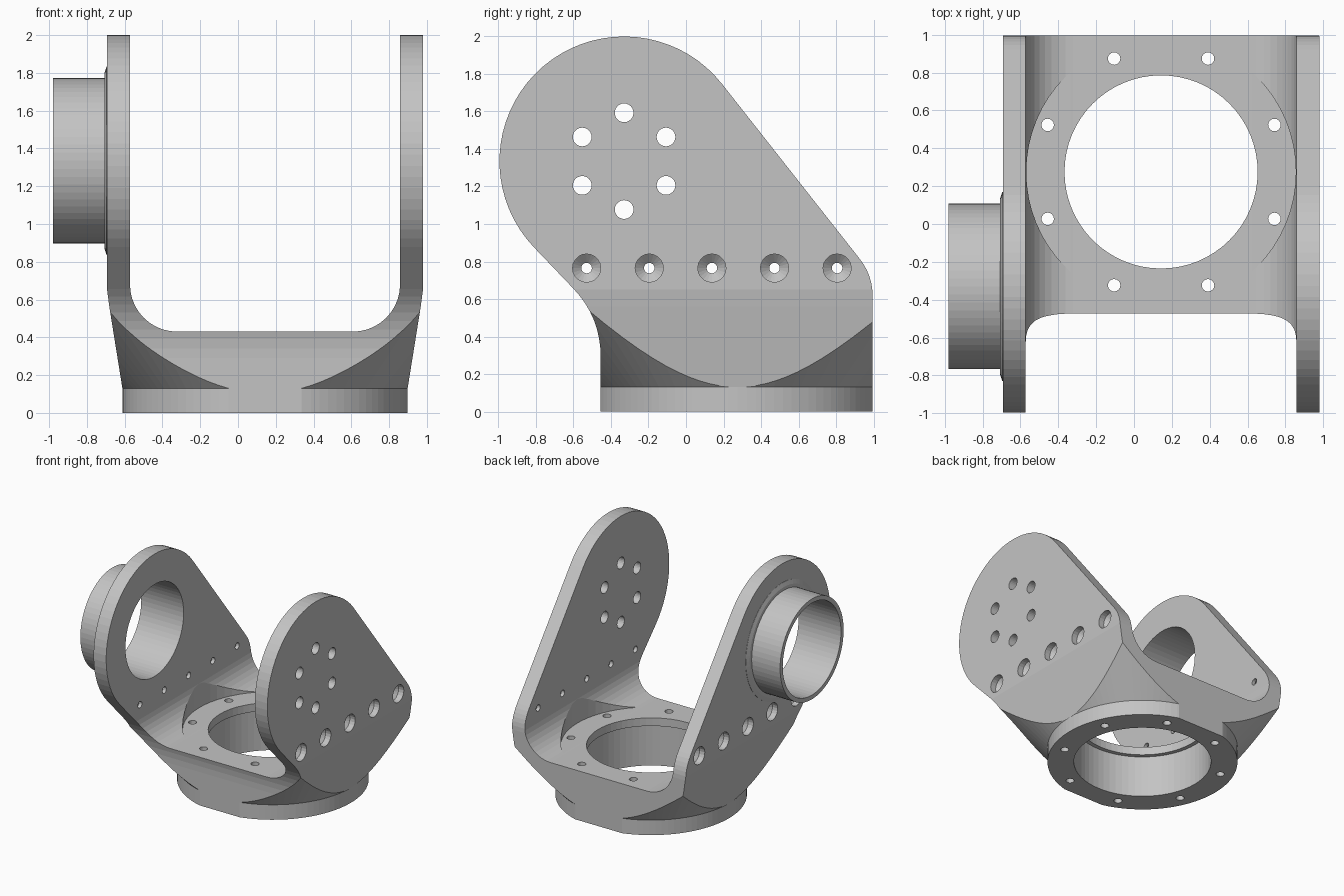
import bpy, bmesh, math
from mathutils import Matrix, Vector

if "Cube" in bpy.data.objects:
    bpy.data.objects.remove(bpy.data.objects["Cube"])

grey = bpy.data.materials.new("machined grey")
grey.use_nodes = True
COLOUR = (0.55, 0.55, 0.55, 1)
grey.diffuse_color = COLOUR
grey.node_tree.nodes["Principled BSDF"].inputs["Base Color"].default_value = COLOUR

CX, CY = 0.143, 0.275            # centre of the base ring
PY, PZ, PR = -0.33, 1.335, 0.665  # pivot centre and arm radius
IN, OUT = 0.715, 0.836           # half widths of the fork, inside and outside
FLOOR = 0.43


def finish(name, bm):
    bmesh.ops.recalc_face_normals(bm, faces=bm.faces)
    mesh = bpy.data.meshes.new(name)
    bm.to_mesh(mesh)
    bm.free()
    mesh.materials.append(grey)
    ob = bpy.data.objects.new(name, mesh)
    bpy.context.collection.objects.link(ob)
    return ob


def prism(name, points, depth):
    """Extrude a flat outline along a vector."""
    bm = bmesh.new()
    face = bm.faces.new([bm.verts.new(p) for p in points])
    new = bmesh.ops.extrude_face_region(bm, geom=[face], use_keep_orig=True)["geom"]
    bmesh.ops.translate(bm, vec=depth, verts=[v for v in new if isinstance(v, bmesh.types.BMVert)])
    return finish(name, bm)


def lathe(name, profile, origin, side=0, steps=64):
    """Revolve (radius, distance) pairs about z, or about +x / -x for side 1 / -1."""
    place = Matrix.Translation(origin) @ Matrix.Rotation(side * math.pi / 2, 4, 'Y')
    bm = bmesh.new()
    rings = []
    for r, d in profile:
        turn = [2 * math.pi * i / steps for i in range(steps)]
        rings.append([bm.verts.new(place @ Vector((r * math.cos(a), r * math.sin(a), d))) for a in turn])
    for low, high in zip(rings, rings[1:]):
        for i in range(steps):
            j = (i + 1) % steps
            bm.faces.new((low[i], low[j], high[j], high[i]))
    bm.faces.new(rings[0])
    bm.faces.new(rings[-1])
    return finish(name, bm)


def combine(target, tool, operation):
    mod = target.modifiers.new("shape", 'BOOLEAN')
    mod.operation, mod.solver, mod.object = operation, 'EXACT', tool
    bpy.context.view_layer.objects.active = target
    bpy.ops.object.modifier_apply(modifier=mod.name)
    bpy.data.objects.remove(tool)


def arc(x, z, r, start, end, steps):
    angles = [math.radians(start + (end - start) * i / steps) for i in range(steps + 1)]
    return [(x + r * math.cos(a), z + r * math.sin(a)) for a in angles]


def bend(a, b, c, steps=8):
    a, b, c = Vector(a), Vector(b), Vector(c)
    return [tuple(a * (1 - t) ** 2 + b * 2 * t * (1 - t) + c * t * t)
            for t in (i / steps for i in range(steps + 1))]


# Fork section: tapered outside, rounded inside corners
half = [(0.755, -0.1), (0.755, 0.13), (OUT - 0.012, 0.56), (OUT, 0.65), (OUT, 2.2), (IN, 2.2)]
half += arc(IN - 0.25, FLOOR + 0.25, 0.25, 0, -90, 10)
outline = half + [(-x, z) for x, z in reversed(half)]
fork = prism("fork_bracket", [(CX + x, -1.2, z) for x, z in outline], (0, 2.4, 0))

# Side outline: round arm head leaning forward over a narrower foot
side = arc(PY, PZ, PR, 38.2, 223.5, 36)
side += bend((-0.6, 0.655), (-0.455, 0.502), (-0.455, 0.29))
side += [(-0.455, -0.1), (0.995, -0.1)]
side += bend((0.995, 0.62), (0.995, 0.73), (0.922, 0.82), 6)
combine(fork, prism("side_shape", [(-1.5, y, z) for y, z in side], (3, 0, 0)), 'INTERSECT')

# Round foot flaring out as a cone
flare = [(0.755, 0), (0.755, 0.13), (2.1, 1.55), (2.5, 2.4)]
combine(fork, lathe("foot_shape", flare, (CX, CY, 0), steps=96), 'INTERSECT')

# Hollow trunnion with a small collar on the right arm
boss = [(0.5, -0.04), (0.5, 0.002), (0.465, 0.014), (0.437, 0.014), (0.437, 0.287)]
pivot = (CX - OUT, PY, PZ)
combine(fork, lathe("trunnion", boss, pivot, -1), 'UNION')
combine(fork, lathe("trunnion_bore", [(0.4, -0.3), (0.4, 0.5)], pivot, -1), 'DIFFERENCE')

# Stepped base bore and shallow round clearance in the floor
bore = [(0.545, -0.1), (0.545, 0.36), (0.51, 0.36), (0.51, 0.6)]
combine(fork, lathe("base_bore", bore, (CX, CY, 0)), 'DIFFERENCE')
combine(fork, lathe("clearance", [(0.712, FLOOR + 0.001), (0.712, 1)], (CX, CY, 0)), 'DIFFERENCE')

# Bolt circle in the base
for i in range(8):
    a = math.radians(22.5 + 45 * i)
    spot = (CX + 0.648 * math.cos(a), CY + 0.648 * math.sin(a), 0)
    combine(fork, lathe("base_hole", [(0.033, -0.1), (0.033, 0.6)], spot, steps=16), 'DIFFERENCE')

# Bolt circle in the left arm
for i in range(6):
    a = math.radians(30 + 60 * i)
    spot = (CX + IN, PY + 0.258 * math.cos(a), PZ + 0.258 * math.sin(a))
    combine(fork, lathe("arm_hole", [(0.05, -0.1), (0.05, 0.3)], spot, 1, 24), 'DIFFERENCE')

# Row of countersunk holes through both arms
sink = [(0.028, -0.1), (0.028, 0.03), (0.075, 0.07), (0.075, 0.3)]
for s in (1, -1):
    for i in range(5):
        spot = (CX + s * IN, -0.53 + 0.334 * i, 0.765)
        combine(fork, lathe("screw_hole", sink, spot, s, 20), 'DIFFERENCE')

for poly in fork.data.polygons:
    poly.material_index = 0
    poly.use_smooth = False
